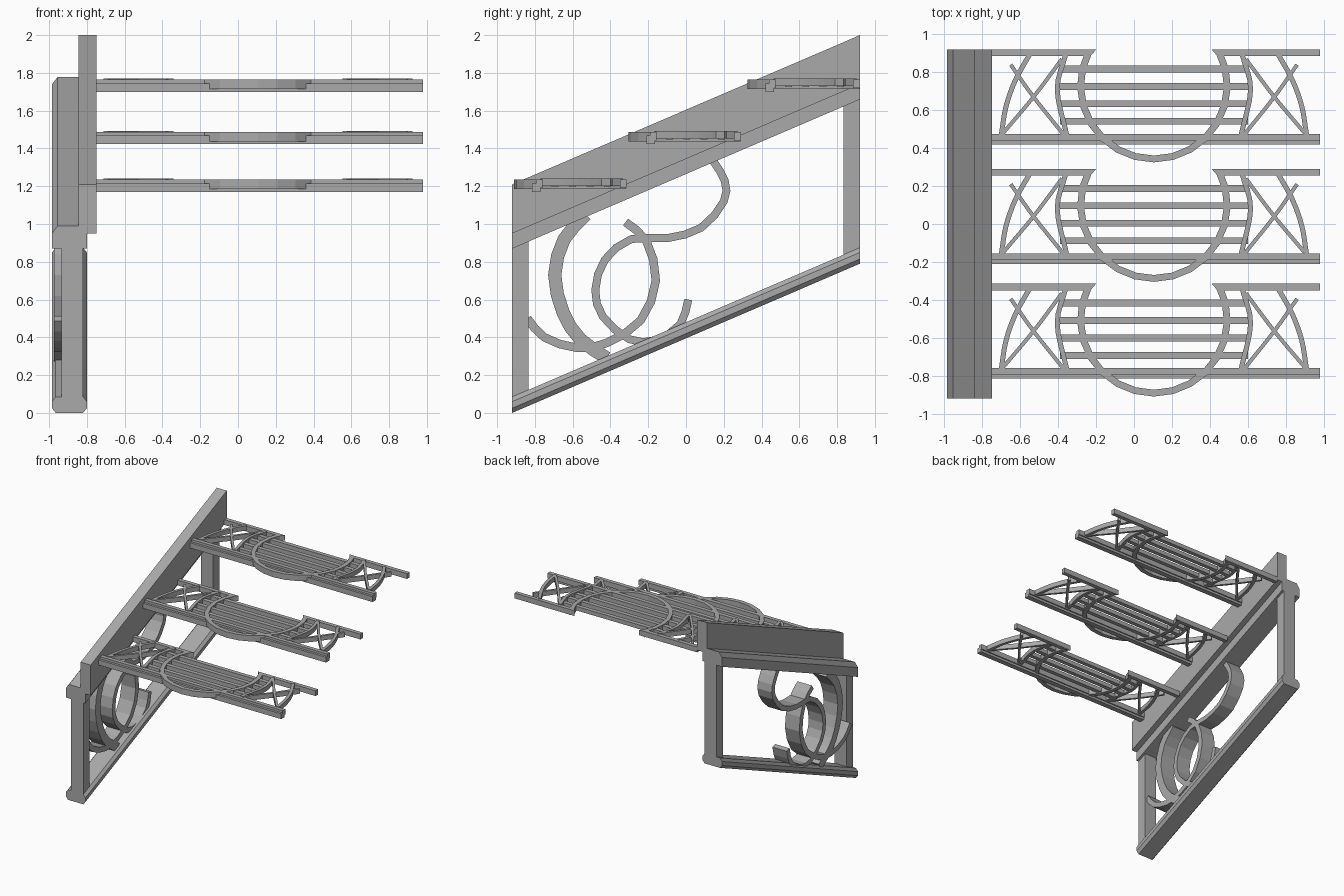
import bpy, bmesh, math
from mathutils import Vector

cube = bpy.data.objects.get("Cube")
if cube:
    bpy.data.objects.remove(cube, do_unlink=True)

iron = bpy.data.materials.new("grey iron")
iron.use_nodes = True
GREY = (0.4, 0.4, 0.4, 1)
iron.diffuse_color = GREY
iron.node_tree.nodes["Principled BSDF"].inputs["Base Color"].default_value = GREY

HALF = 0.92          # half depth of the flight
SLOPE = 0.429        # rise per unit of depth


def climb(y):
    return SLOPE * (y + HALF)


def finish(name, bm):
    bmesh.ops.recalc_face_normals(bm, faces=bm.faces)
    mesh = bpy.data.meshes.new(name)
    bm.to_mesh(mesh)
    bm.free()
    mesh.materials.append(iron)
    obj = bpy.data.objects.new(name, mesh)
    bpy.context.collection.objects.link(obj)
    return obj


def loft(name, first, last):
    """Solid between two matching outlines."""
    bm = bmesh.new()
    a = [bm.verts.new(p) for p in first]
    b = [bm.verts.new(p) for p in last]
    bm.faces.new(a)
    bm.faces.new(b)
    n = len(a)
    for i in range(n):
        j = (i + 1) % n
        bm.faces.new((a[i], a[j], b[j], b[i]))
    return finish(name, bm)


def sloped_rail(name, profile):
    """Sweep an x-z profile up the flight with vertical ends."""
    loft(name, [(x, -HALF, z) for x, z in profile],
         [(x, HALF, z + climb(HALF)) for x, z in profile])


def box(name, x0, x1, y0, y1, z0, z1):
    loft(name, [(x0, y0, z0), (x1, y0, z0), (x1, y1, z0), (x0, y1, z0)],
         [(x0, y0, z1), (x1, y0, z1), (x1, y1, z1), (x0, y1, z1)])


def smooth(points, steps):
    """Pass a rounded path through a few points."""
    pts = [Vector(p) for p in points]
    pts = [2 * pts[0] - pts[1]] + pts + [2 * pts[-1] - pts[-2]]
    path = []
    for a, b, c, d in zip(pts, pts[1:], pts[2:], pts[3:]):
        for s in range(steps):
            t = s / steps
            path.append(b + (c - a) * t / 2 + (2 * a - 5 * b + 4 * c - d) * t * t / 2
                        + (3 * b - a - 3 * c + d) * t ** 3 / 2)
    return path + [pts[-2]]


def ribbon(name, path, width, low, high, place):
    """Flat strip along a 2D path, given thickness from low to high."""
    bm = bmesh.new()
    rows = []
    for i, p in enumerate(path):
        d = (path[min(i + 1, len(path) - 1)] - path[max(i - 1, 0)]).normalized()
        n = Vector((-d.y, d.x)) * width / 2
        rows.append([bm.verts.new(place(q, w)) for q, w in
                     ((p + n, low), (p - n, low), (p - n, high), (p + n, high))])
    for r, s in zip(rows, rows[1:]):
        for k in range(4):
            m = (k + 1) % 4
            bm.faces.new((r[k], r[m], s[m], s[k]))
    bm.faces.new(rows[0])
    bm.faces.new(rows[-1])
    return finish(name, bm)


def on_side(q, w):
    return (w, q.x, q.y)


def on_top(q, w):
    return (q.x, q.y, w)


# Stringer plate and the two chamfered rails
sloped_rail("stringer", [(-0.845, 0.95), (-0.75, 0.95), (-0.75, 1.21), (-0.845, 1.21)])
sloped_rail("upper_rail", [(-0.985, 0.87), (-0.80, 0.87), (-0.80, 0.965), (-0.82, 0.99),
                           (-0.955, 0.99), (-0.985, 0.95)])
sloped_rail("lower_rail", [(-0.965, 0), (-0.82, 0), (-0.80, 0.025), (-0.80, 0.06),
                           (-0.82, 0.085), (-0.965, 0.085), (-0.985, 0.06), (-0.985, 0.025)])

# End posts
for name, y0, y1 in (("front_post", -HALF, -0.835), ("back_post", 0.835, HALF)):
    outline = [(y0, 0.04), (y1, 0.04), (y1, 0.92), (y0, 0.92)]
    loft(name, [(-0.935, y, z + climb(y)) for y, z in outline],
         [(-0.82, y, z + climb(y)) for y, z in outline])

# Scrollwork between the rails
scrolls = {
    "large_scroll": (0.07, [(-0.53, 1.05), (-0.645, 0.92), (-0.695, 0.73),
                            (-0.65, 0.53), (-0.56, 0.39), (-0.42, 0.29)]),
    "hook_scroll": (0.045, [(-0.84, 0.50), (-0.75, 0.40), (-0.58, 0.345), (-0.42, 0.37),
                            (-0.24, 0.49), (-0.16, 0.70), (-0.21, 0.91), (-0.32, 1.01)]),
    "winding_scroll": (0.042, [(0.012, 0.60), (-0.03, 0.47), (-0.16, 0.385), (-0.30, 0.39),
                               (-0.44, 0.51), (-0.48, 0.65), (-0.43, 0.81), (-0.29, 0.92),
                               (-0.10, 0.925), (0.08, 0.98), (0.20, 1.12), (0.205, 1.23),
                               (0.14, 1.34)]),
}
for name, (width, points) in scrolls.items():
    ribbon(name, smooth(points, 2), width, -0.975, -0.84, on_side)

# Openwork treads: offsets are measured from the front edge and the underside
MID = 0.105
X0, X1 = -0.75, 0.98
LIP = [(0, 0), (0.045, 0), (0.045, 0.02), (0.055, 0.02), (0.055, 0.065),
       (0.02, 0.065), (0.02, 0.045), (0, 0.045)]
ORNAMENT = {
    "outer_leaf": [(-0.70, 0.05), (-0.675, 0.2), (-0.625, 0.34), (-0.55, 0.475)],
    "rising_stem": [(-0.69, 0.06), (-0.53, 0.25), (-0.38, 0.45)],
    "falling_stem": [(-0.65, 0.42), (-0.53, 0.25), (-0.37, 0.05)],
    "inner_leaf": [(-0.36, 0.475), (-0.405, 0.29), (-0.355, 0.05)],
}


def tread(label, y, z):
    loft(label + "_front_bar", [(X0, y + a, z + b) for a, b in LIP],
         [(X1, y + a, z + b) for a, b in LIP])

    # Broken rear bar with ends cut along the bow
    for side, end, inner in (("right", X0, 0.305), ("left", X1, -0.305)):
        cut = MID - inner
        slant = math.copysign(0.03, inner)
        plan = [(end, 0.465), (cut - slant, 0.465), (cut, 0.50), (end, 0.50)]
        loft(f"{label}_rear_bar_{side}", [(a, y + b, z + 0.02) for a, b in plan],
             [(a, y + b, z + 0.065) for a, b in plan])

    # Round bow projecting past the front edge
    bow = []
    for i in range(17):
        a = math.radians(152 + 236 * i / 16)
        bow.append(Vector((MID + 0.387 * math.cos(a), y + 0.31 + 0.387 * math.sin(a))))
    ribbon(label + "_bow", bow, 0.036, z + 0.015, z + 0.065, on_top)

    # Slats
    for i in range(4):
        c = y + 0.122 + 0.092 * i
        box(f"{label}_slat_{i + 1}", MID - 0.495, MID + 0.495,
            c - 0.018, c + 0.018, z + 0.025, z + 0.06)

    # Mirrored leaf ornaments at both ends
    for side in ("right", "left"):
        for part, points in ORNAMENT.items():
            pts = [(p if side == "right" else 2 * MID - p, y + q) for p, q in points]
            width = 0.026 if "leaf" in part else 0.02
            ribbon(f"{label}_{part}_{side}", smooth(pts, 4), width,
                   z + 0.03, z + 0.07, on_top)


for label, y, z in (("lower_tread", -0.815, 1.17), ("middle_tread", -0.21, 1.423),
                    ("upper_tread", 0.42, 1.70)):
    tread(label, y, z)
